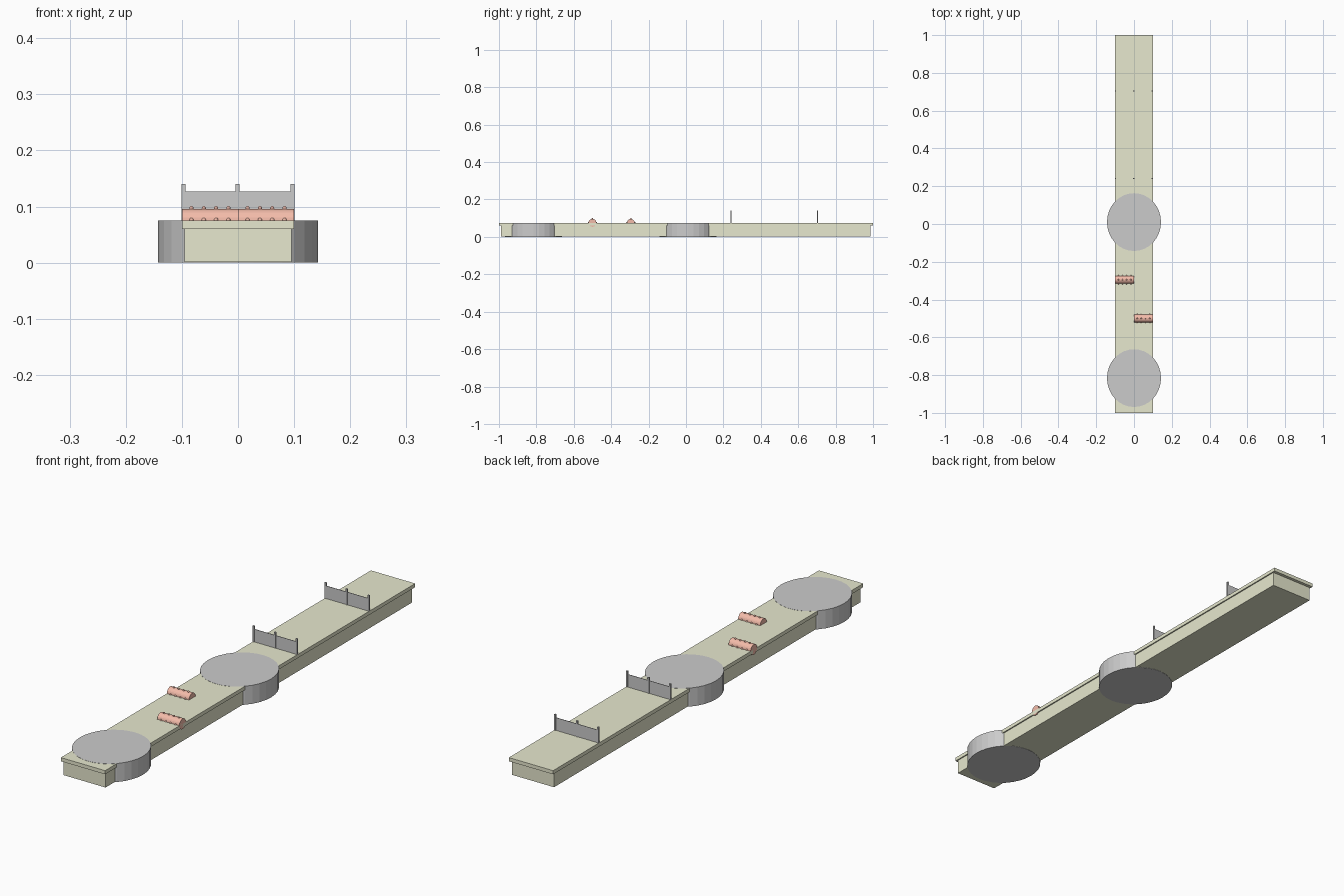
import bpy, bmesh
from math import pi, cos, sin
from mathutils import Matrix, Vector

if "Cube" in bpy.data.objects:
    bpy.data.objects.remove(bpy.data.objects["Cube"])


def material(name, color):
    m = bpy.data.materials.new(name)
    m.diffuse_color = (*color, 1)
    m.use_nodes = True
    m.node_tree.nodes["Principled BSDF"].inputs["Base Color"].default_value = m.diffuse_color
    return m


def add_box(bm, lo, hi):
    lo, hi = Vector(lo), Vector(hi)
    mat = Matrix.Translation((lo + hi) / 2) @ Matrix.Diagonal((*(hi - lo), 1))
    bmesh.ops.create_cube(bm, size=1, matrix=mat)


def finish(bm, name, mat=None):
    me = bpy.data.meshes.new(name)
    bm.to_mesh(me)
    bm.free()
    ob = bpy.data.objects.new(name, me)
    bpy.context.collection.objects.link(ob)
    if mat:
        me.materials.append(mat)
    return ob


stone = material("pale_green", (0.80, 0.81, 0.62))
pink = material("salmon", (0.90, 0.50, 0.40))
TOP = 0.075

# walkway slab with a small overhang
bm = bmesh.new()
add_box(bm, (-0.1, -1, 0.06), (0.1, 1, TOP))
finish(bm, "walkway_slab", stone)

# base blocks under the slab, end to end
cuts = [-0.99, -0.6, -0.2, 0.2, 0.6, 0.987]
for i, (a, b) in enumerate(zip(cuts, cuts[1:])):
    bm = bmesh.new()
    add_box(bm, (-0.095, a, 0.001), (0.095, b, 0.06))
    finish(bm, f"base_block_{i + 1}", stone)

# round platforms, slightly oval
for i, y in enumerate((-0.816, 0.01)):
    bm = bmesh.new()
    mat = Matrix.Translation((0, y, TOP / 2 + 0.0003)) @ Matrix.Diagonal((0.143, 0.153, 1, 1))
    bmesh.ops.create_cone(bm, cap_ends=True, segments=32, radius1=1, radius2=1,
                          depth=TOP + 0.0006, matrix=mat)
    finish(bm, f"round_platform_{i + 1}")


# studded rollers half sunk into the slab
def roller(name, x, y):
    r = 0.021
    bm = bmesh.new()
    mat = Matrix.Translation((x, y, TOP)) @ Matrix.Rotation(pi / 2, 4, 'Y')
    bmesh.ops.create_cone(bm, cap_ends=True, segments=24, radius1=r, radius2=r,
                          depth=0.1, matrix=mat)
    for k in range(3):
        a = k * pi / 2
        for j in range(4):
            p = (x + (j - 1.5) * 0.022, y + r * cos(a), TOP + 0.001 + r * sin(a))
            bmesh.ops.create_uvsphere(bm, u_segments=10, v_segments=6, radius=0.004,
                                      matrix=Matrix.Translation(p))
    finish(bm, name, pink)


roller("roller_left", -0.05, -0.295)
roller("roller_right", 0.05, -0.5)

# fences: three posts and two panels
for i, y in enumerate((0.241, 0.704)):
    bm = bmesh.new()
    for x in (-0.0975, -0.001, 0.097):
        add_box(bm, (x - 0.0035, y - 0.003, TOP), (x + 0.0035, y + 0.003, 0.14))
    finish(bm, f"fence_posts_{i + 1}")
    bm = bmesh.new()
    add_box(bm, (-0.095, y - 0.001, TOP), (-0.004, y + 0.001, 0.127))
    add_box(bm, (0.002, y - 0.001, TOP), (0.095, y + 0.001, 0.127))
    finish(bm, f"fence_panels_{i + 1}")
